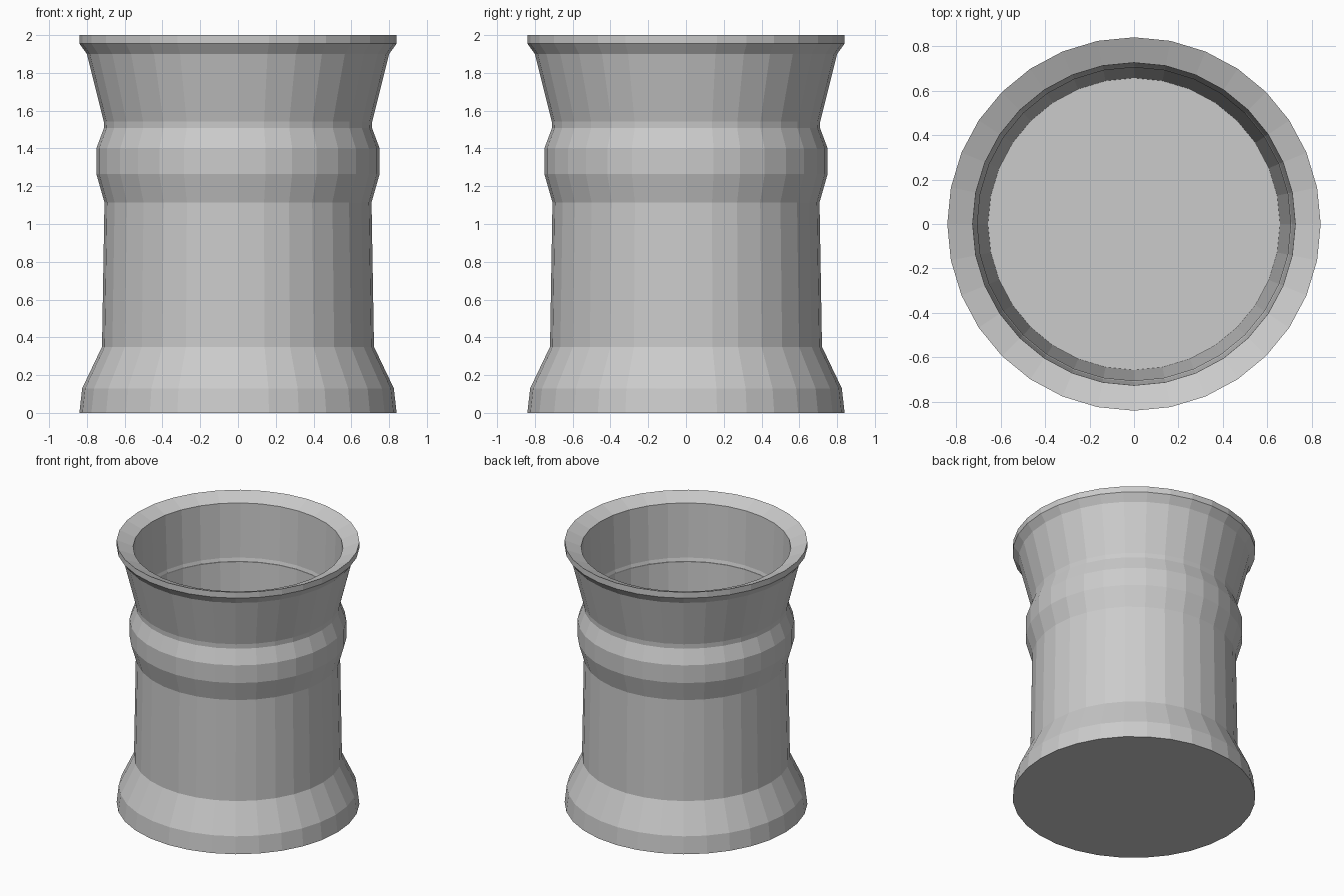
import bpy, bmesh, math

if "Cube" in bpy.data.objects:
    bpy.data.objects.remove(bpy.data.objects["Cube"])

SIDES = 32

def lathe(name, profile):
    """Spin a (radius, z) profile round z; cap both ends."""
    bm = bmesh.new()
    rings = []
    for r, z in profile:
        rings.append([bm.verts.new((r * math.cos(2 * math.pi * i / SIDES),
                                    r * math.sin(2 * math.pi * i / SIDES), z))
                      for i in range(SIDES)])
    for low, high in zip(rings, rings[1:]):
        for i in range(SIDES):
            j = (i + 1) % SIDES
            bm.faces.new((low[i], low[j], high[j], high[i]))
    bm.faces.new(rings[0][::-1])
    bm.faces.new(rings[-1])
    bmesh.ops.recalc_face_normals(bm, faces=bm.faces)
    mesh = bpy.data.meshes.new(name)
    bm.to_mesh(mesh)
    bm.free()
    obj = bpy.data.objects.new(name, mesh)
    bpy.context.collection.objects.link(obj)
    return obj

# Flared foot, straight body, raised band, flared neck, sloping rim, hollow inside
lathe("chimney_pot", [
    (0.84, 0), (0.825, 0.13), (0.72, 0.35),
    (0.707, 1.115), (0.75, 1.265), (0.75, 1.40), (0.705, 1.52),
    (0.80, 1.90), (0.84, 1.955), (0.84, 2.0),
    (0.726, 1.953), (0.657, 0.10),
])
